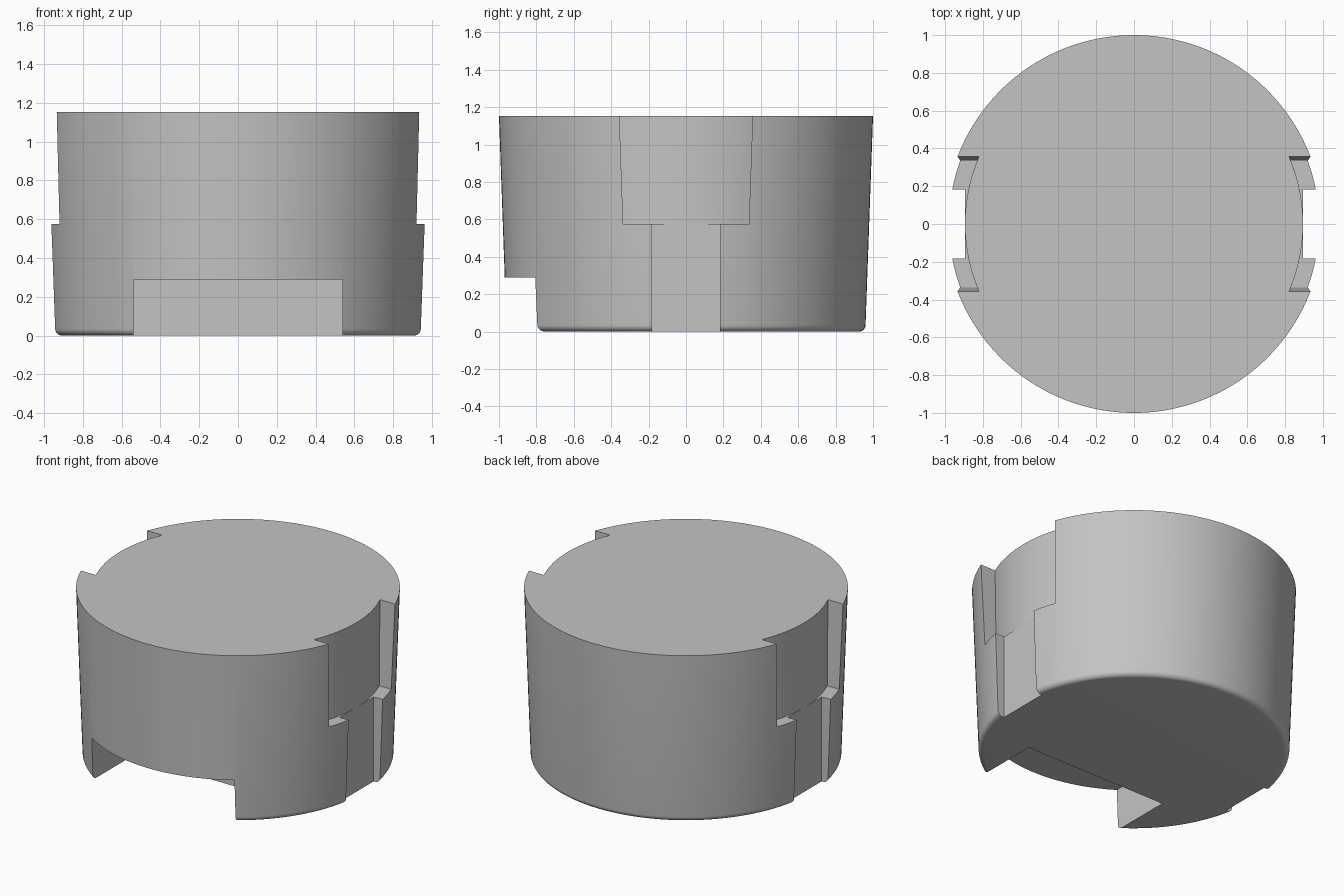
import bpy, bmesh
from math import cos, sin, pi, radians, sqrt

cube = bpy.data.objects.get("Cube")
if cube:
    bpy.data.objects.remove(cube, do_unlink=True)

HEIGHT, LEDGE, FILLET = 1.152, 0.575, 0.035
R_TOP, R_BOTTOM, R_POCKET = 1.0, 0.96, 0.895

grey = bpy.data.materials.new("plain grey")
grey.use_nodes = True
colour = (0.55, 0.55, 0.55, 1)
grey.diffuse_color = colour
grey.node_tree.nodes["Principled BSDF"].inputs["Base Color"].default_value = colour


def loft(name, rings):
    """Solid skinned through closed rings of points, capped at both ends."""
    bm = bmesh.new()
    loops = [[bm.verts.new(p) for p in ring] for ring in rings]
    for low, high in zip(loops, loops[1:]):
        for i in range(len(low)):
            j = (i + 1) % len(low)
            bm.faces.new((low[i], low[j], high[j], high[i]))
    bm.faces.new(loops[0])
    bm.faces.new(loops[-1])
    bmesh.ops.recalc_face_normals(bm, faces=bm.faces)
    mesh = bpy.data.meshes.new(name)
    bm.to_mesh(mesh)
    bm.free()
    mesh.materials.append(grey)
    obj = bpy.data.objects.new(name, mesh)
    bpy.context.collection.objects.link(obj)
    return obj


def circle(r, z, n=160):
    return [(r * cos(2 * pi * i / n), r * sin(2 * pi * i / n), z) for i in range(n)]


def box(name, x0, x1, y0, y1, z0, z1):
    return loft(name, [[(x0, y0, z), (x1, y0, z), (x1, y1, z), (x0, y1, z)]
                       for z in (z0, z1)])


def pocket_ring(side, half, z, n=24):
    """Outline with a concentric inner arc and a straight outer edge."""
    ys = [half * (2 * i / n - 1) for i in range(n + 1)]
    arc = [(side * sqrt(R_POCKET ** 2 - y * y), y, z) for y in ys]
    return arc + [(side * 1.2, half, z), (side * 1.2, -half, z)]


# Tapered round body with a rounded bottom edge
rings = []
for i in range(7):
    a = radians(15 * i)
    rings.append(circle(R_BOTTOM - FILLET * (1 - sin(a)), FILLET * (1 - cos(a))))
rings.append(circle(R_TOP, HEIGHT))
body = loft("round_body", rings)

# Front notch, then the side pockets with the narrow slots below them
cutters = [box("front_notch_cutter", -0.538, 0.538, -1.2, -0.37, -0.1, 0.29)]
for side, label in ((1, "left"), (-1, "right")):
    cutters.append(loft(label + "_pocket_cutter", [
        pocket_ring(side, 0.336, LEDGE), pocket_ring(side, 0.358, HEIGHT + 0.05)]))
    x0, x1 = sorted((side * R_POCKET, side * 1.2))
    cutters.append(box(label + "_slot_cutter", x0, x1, -0.183, 0.183, -0.1, LEDGE + 0.05))

bpy.context.view_layer.objects.active = body
for cutter in cutters:
    cutter.hide_render = True
    mod = body.modifiers.new(cutter.name, "BOOLEAN")
    mod.operation, mod.solver, mod.object = "DIFFERENCE", "EXACT", cutter
    bpy.ops.object.modifier_apply(modifier=mod.name)
    bpy.data.objects.remove(cutter, do_unlink=True)

bpy.ops.object.select_all(action="DESELECT")
body.select_set(True)
bpy.ops.object.shade_smooth_by_angle(angle=radians(30))
